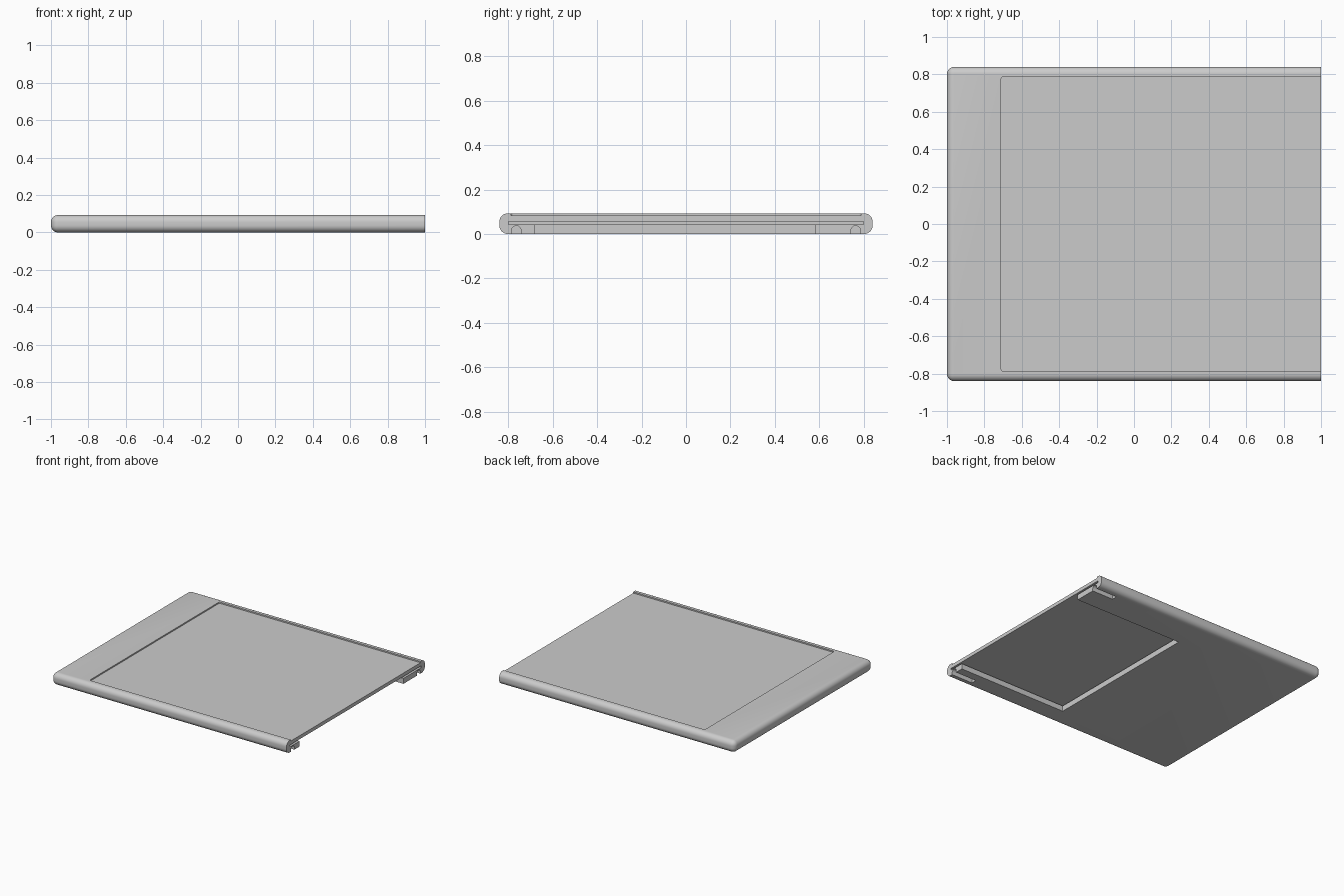
import bpy, bmesh, math

default = bpy.data.objects.get("Cube")
if default:
    bpy.data.objects.remove(default, do_unlink=True)

HEIGHT = 0.093
HALF_Y = 0.84

grey = bpy.data.materials.new("light grey plastic")
grey.use_nodes = True
colour = (0.6, 0.6, 0.6, 1)
grey.diffuse_color = colour
grey.node_tree.nodes["Principled BSDF"].inputs["Base Color"].default_value = colour


def finish(name, bm):
    bmesh.ops.recalc_face_normals(bm, faces=bm.faces[:])
    mesh = bpy.data.meshes.new(name)
    bm.to_mesh(mesh)
    bm.free()
    mesh.materials.append(grey)
    obj = bpy.data.objects.new(name, mesh)
    bpy.context.collection.objects.link(obj)
    return obj


def box(name, x, y, z, radius=0, segments=6, keep=None):
    """Box between limits; edges accepted by keep(edge) are rounded."""
    bm = bmesh.new()
    bmesh.ops.create_cube(bm, size=1)
    for v in bm.verts:
        v.co = [lim[0] if c < 0 else lim[1] for c, lim in zip(v.co, (x, y, z))]
    if radius:
        edges = [e for e in bm.edges if keep(e)]
        bmesh.ops.bevel(bm, geom=edges, offset=radius, segments=segments,
                        profile=0.5, affect='EDGES', clamp_overlap=True)
    return finish(name, bm)


def arch(name, x, y_mid, radius, top):
    """Arched channel cutter running along x, open at the bottom."""
    bm = bmesh.new()
    steps = 12
    profile = [(y_mid + radius, -0.05)]
    for i in range(steps + 1):
        a = math.pi * i / steps
        profile.append((y_mid + radius * math.cos(a),
                        top - radius + radius * math.sin(a)))
    profile.append((y_mid - radius, -0.05))
    face = bm.faces.new([bm.verts.new((x[0], y, z)) for y, z in profile])
    new = bmesh.ops.extrude_face_region(bm, geom=[face])["geom"]
    for v in new:
        if isinstance(v, bmesh.types.BMVert):
            v.co.x = x[1]
    return finish(name, bm)


def upright_inner(e):
    a, b = (v.co for v in e.verts)
    return abs(a.z - b.z) > 0.01 and a.x < 0.9


# Body: rounded everywhere but around the flat open end
body = box("sleeve_body", (-1, 1), (-HALF_Y, HALF_Y), (0, HEIGHT), 0.038, 8,
           lambda e: not all(v.co.x > 0.9 for v in e.verts))

# Sunken top panel, card slot, underside cutout and the two end channels
cutters = [
    box("top_panel_cut", (-0.71, 1.1), (-0.787, 0.787), (0.083, 0.2),
        0.01, 4, upright_inner),
    box("slot_cut", (-0.7, 1.1), (-0.8, 0.8), (0.042, 0.056)),
    box("underside_cut", (0.08, 1.1), (-0.68, 0.58), (-0.05, 0.05)),
]
for side in (-1, 1):
    cutters.append(arch("channel_cut", (0.82, 1.1), side * 0.764, 0.021, 0.037))

bpy.context.view_layer.objects.active = body
for cutter in cutters:
    mod = body.modifiers.new("cut", 'BOOLEAN')
    mod.operation = 'DIFFERENCE'
    mod.solver = 'EXACT'
    mod.object = cutter
    cutter.hide_render = True
    bpy.ops.object.modifier_apply(modifier=mod.name)
    bpy.data.objects.remove(cutter, do_unlink=True)

# Smooth rounded rims, crisp cut edges
bpy.ops.object.select_all(action='DESELECT')
body.select_set(True)
bpy.ops.object.shade_smooth_by_angle(angle=math.radians(30))
